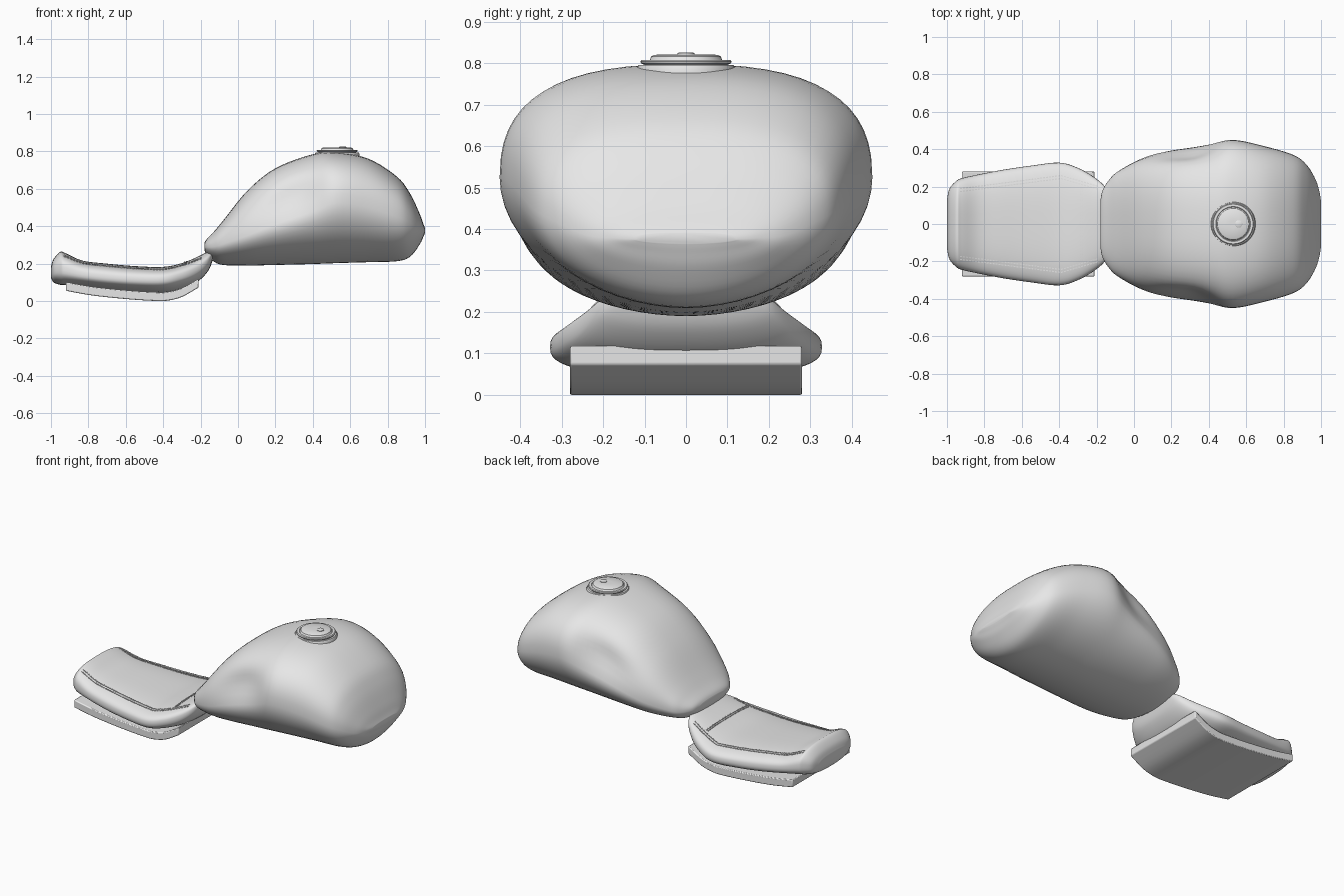
import bpy, bmesh, math
from mathutils import Vector

cube = bpy.data.objects.get("Cube")
if cube:
    bpy.data.objects.remove(cube, do_unlink=True)

grey = bpy.data.materials.new("plain_grey")
grey.use_nodes = True
grey.diffuse_color = (0.8, 0.8, 0.8, 1)
grey.node_tree.nodes["Principled BSDF"].inputs["Base Color"].default_value = (0.8, 0.8, 0.8, 1)


def finish(name, bm, angle=40):
    bmesh.ops.recalc_face_normals(bm, faces=bm.faces)
    mesh = bpy.data.meshes.new(name)
    bm.to_mesh(mesh)
    bm.free()
    mesh.materials.append(grey)
    obj = bpy.data.objects.new(name, mesh)
    bpy.context.collection.objects.link(obj)
    bpy.ops.object.select_all(action="DESELECT")
    obj.select_set(True)
    bpy.context.view_layer.objects.active = obj
    bpy.ops.object.shade_smooth_by_angle(angle=math.radians(angle))
    return obj


def smooth_rows(rows, steps):
    """Pass a spline through rows of numbers."""
    out = []
    for i in range(len(rows) - 1):
        a, b = rows[max(i - 1, 0)], rows[i]
        c, d = rows[i + 1], rows[min(i + 2, len(rows) - 1)]
        for s in range(steps):
            t = s / steps
            out.append([0.5 * (2 * q + (r - p) * t + (2 * p - 5 * q + 4 * r - e) * t * t
                               + (3 * q - p - 3 * r + e) * t ** 3)
                        for p, q, r, e in zip(a, b, c, d)])
    return out + [list(rows[-1])]


def skin(bm, rings):
    for r, s in zip(rings, rings[1:]):
        for i in range(len(r)):
            j = (i + 1) % len(r)
            bm.faces.new((r[i], r[j], s[j], s[i]))
    for r in (rings[0], rings[-1]):
        bm.faces.new(r)


def loft(stations, top_power, low_power, sides=56):
    """Stations: x, half width, bottom z, top z, z of the widest point."""
    bm = bmesh.new()
    rings = []
    for x, w, zb, zt, zm in smooth_rows(stations, 5):
        ring = []
        for k in range(sides):
            a = math.tau * k / sides
            c, s = math.cos(a), math.sin(a)
            n = top_power if s >= 0 else low_power
            h = zt - zm if s >= 0 else zb - zm
            ring.append(bm.verts.new((x, math.copysign(abs(c) ** (2 / n), c) * w,
                                      zm + h * abs(s) ** (2 / n))))
        rings.append(ring)
    skin(bm, rings)
    return bm


def lathe(name, profile, centre, sides=48):
    bm = bmesh.new()
    skin(bm, [[bm.verts.new((centre[0] + r * math.cos(math.tau * k / sides),
                             centre[1] + r * math.sin(math.tau * k / sides), z))
               for k in range(sides)] for r, z in profile])
    return finish(name, bm, 35)


# Fuel tank, with a shallow knee recess on both flanks
tank = loft([
    (-0.18, 0.12, 0.275, 0.31, 0.29), (-0.168, 0.18, 0.245, 0.33, 0.288),
    (-0.13, 0.24, 0.212, 0.37, 0.29), (-0.08, 0.285, 0.193, 0.43, 0.305),
    (0.05, 0.355, 0.19, 0.59, 0.35), (0.2, 0.4, 0.193, 0.71, 0.41),
    (0.4, 0.43, 0.198, 0.785, 0.48), (0.53, 0.45, 0.203, 0.795, 0.525),
    (0.7, 0.415, 0.208, 0.76, 0.5), (0.85, 0.37, 0.213, 0.665, 0.45),
    (0.92, 0.32, 0.237, 0.575, 0.42), (0.97, 0.24, 0.3, 0.47, 0.385),
    (0.992, 0.17, 0.345, 0.41, 0.378), (1.0, 0.12, 0.365, 0.39, 0.375)], 2.6, 1.9)
for v in tank.verts:
    dx = (v.co.x - 0.3) / (0.2 if v.co.x < 0.3 else 0.13)
    dz = (v.co.z - 0.46 - 0.35 * v.co.x) / 0.1
    v.co.y *= 1 - 0.12 * math.exp(-dx * dx - dz * dz)
finish("fuel_tank", tank, 60)

# Filler cap: flange, grooved lid and offset lock
lathe("filler_flange", [(0.12, 0.765), (0.12, 0.785), (0.115, 0.795), (0.105, 0.795),
                        (0.102, 0.785)], (0.53, 0))
lathe("filler_lid", [(0.1, 0.77), (0.1, 0.796), (0.108, 0.799), (0.11, 0.804), (0.106, 0.808),
                     (0.093, 0.808), (0.09, 0.805), (0.087, 0.808), (0.084, 0.816),
                     (0.077, 0.82), (0.02, 0.821)], (0.53, 0))
lathe("filler_lock", [(0.02, 0.81), (0.02, 0.824), (0.017, 0.826)], (0.56, 0), 24)

# Padded seat with a raised tail
seat = finish("seat_cushion", loft([
    (-1.0, 0.13, 0.125, 0.185, 0.155), (-0.986, 0.19, 0.1, 0.225, 0.16),
    (-0.95, 0.23, 0.087, 0.263, 0.165), (-0.92, 0.245, 0.085, 0.255, 0.16),
    (-0.83, 0.265, 0.078, 0.216, 0.14), (-0.7, 0.29, 0.062, 0.2, 0.125),
    (-0.55, 0.312, 0.05, 0.187, 0.115), (-0.4, 0.328, 0.045, 0.183, 0.115),
    (-0.3, 0.3, 0.065, 0.203, 0.135), (-0.22, 0.255, 0.1, 0.235, 0.165),
    (-0.16, 0.205, 0.16, 0.265, 0.21), (-0.135, 0.15, 0.22, 0.275, 0.25)], 2.8, 2.6), 60)
bpy.context.view_layer.update()


# Stitching: short raised dashes laid on the cushion
def on_seat(x, y):
    hit, point, normal, _ = seat.ray_cast((x, y, 1), (0, 0, -1))
    return point if hit else Vector((x, y, 0.2))


def stitch(bm, path, pitch=0.016):
    for a, b in zip(path, path[1:]):
        a, b = Vector(a), Vector(b)
        count = round((b - a).length / pitch)
        for k in range(count):
            p = on_seat(*a.lerp(b, k / count))
            q = on_seat(*a.lerp(b, (k + 0.65) / count))
            side = (q - p).cross(Vector((0, 0, 1))).normalized() * 0.003
            up = Vector((0, 0, 0.003))
            ends = [[bm.verts.new(e + o) for o in (side - up, side + up, up - side, -side - up)]
                    for e in (p, q)]
            skin(bm, ends)


stitches = bmesh.new()
for m in (-1, 1):
    for gap in (0, 0.016):
        stitch(stitches, [(-0.93, m * (0.173 + gap)), (-0.39, m * (0.243 + gap)),
                          (-0.19, m * (0.185 + gap))])
for x in (-0.285, -0.275):
    stitch(stitches, [(x, -0.2), (x, 0.2)])
finish("seat_stitching", stitches, 30)

# Curved base plate under the seat
base = bmesh.new()
line = smooth_rows([(-0.92, 0.055), (-0.78, 0.03), (-0.6, 0.011), (-0.45, 0.001), (-0.38, 0.002),
                    (-0.3, 0.022), (-0.21, 0.073)], 4)
outline = line + [(x, z + 0.047) for x, z in reversed(line)]
skin(base, [[base.verts.new((x, y, z)) for x, z in outline] for y in (-0.28, 0.28)])
plate = finish("seat_base", base, 30)
bevel = plate.modifiers.new("soft_edges", "BEVEL")
bevel.width = 0.005
bevel.segments = 2
bevel.limit_method = "ANGLE"
bevel.angle_limit = math.radians(45)
